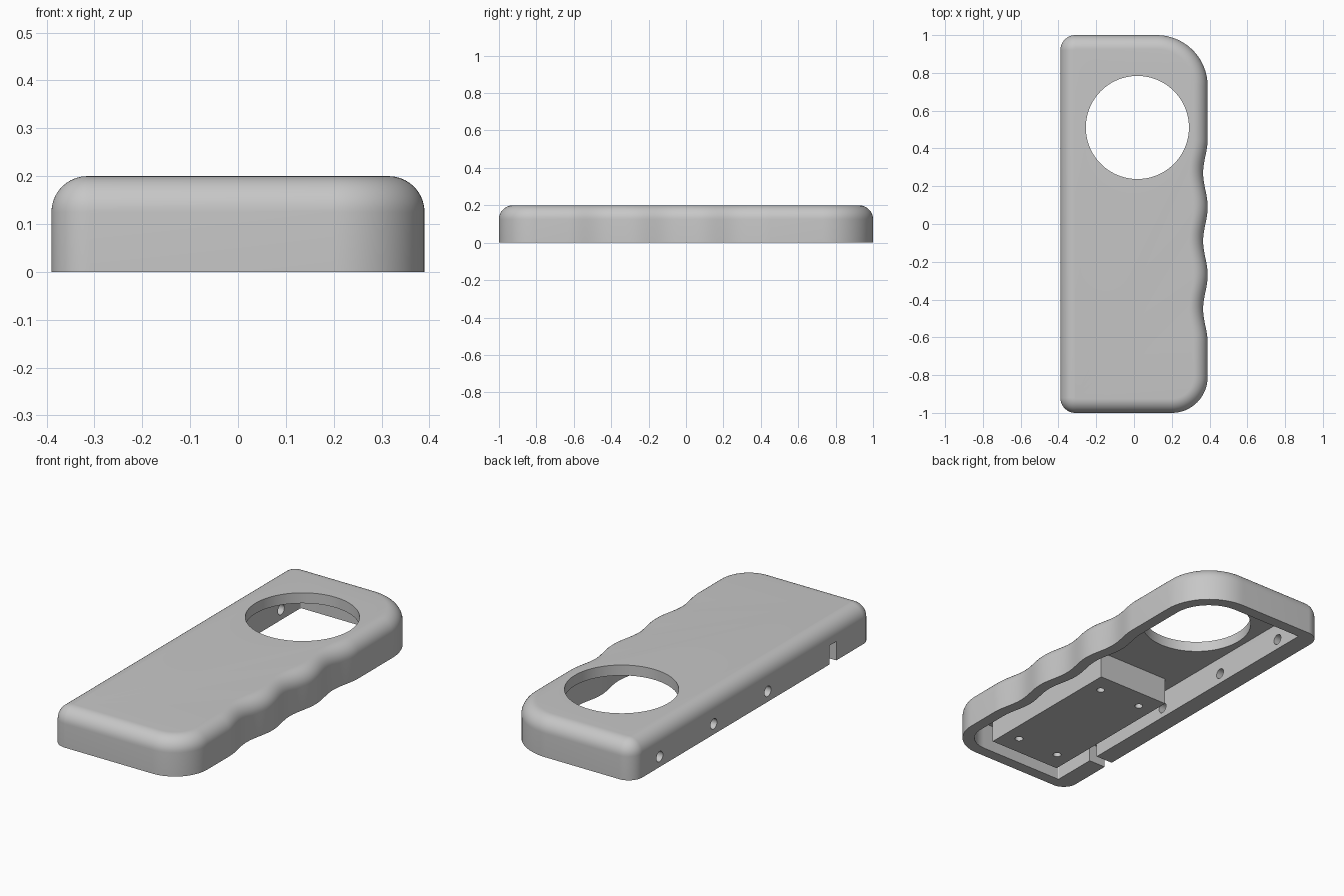
import bpy
import bmesh
from math import cos, sin, pi
from mathutils import Matrix, Vector

cube = bpy.data.objects.get("Cube")
if cube:
    bpy.data.objects.remove(cube)

HALF_X, HALF_Y, HEIGHT = 0.39, 1.0, 0.2
EDGE, WALL, SCREW_WALL, CEILING = 0.075, 0.06, 0.098, 0.145

grey = bpy.data.materials.new("light grey plastic")
grey.use_nodes = True
grey.diffuse_color = (0.57, 0.57, 0.57, 1)
grey.node_tree.nodes["Principled BSDF"].inputs["Base Color"].default_value = (0.57, 0.57, 0.57, 1)


def make_object(name, bm):
    bmesh.ops.recalc_face_normals(bm, faces=bm.faces)
    mesh = bpy.data.meshes.new(name)
    bm.to_mesh(mesh)
    bm.free()
    mesh.materials.append(grey)
    obj = bpy.data.objects.new(name, mesh)
    bpy.context.collection.objects.link(obj)
    return obj


def outline(inset, flat_inset):
    """Grip outline moved inwards: round corners, finger-wave on +x, flat side on -x."""
    hy = HALF_Y - inset
    points = []

    def corner(sx, sy, radius, start):
        side = inset if sx > 0 else flat_inset
        r = max(radius - side, 0.005)
        for i in range(17):
            a = start + pi / 2 * i / 16
            points.append((sx * (HALF_X - side - r) + r * cos(a), sy * (hy - r) + r * sin(a)))

    corner(1, -1, 0.19, -pi / 2)
    for i in range(73):
        y = -0.63 + 1.08 * i / 72
        points.append((HALF_X - inset - 0.012 + 0.012 * cos(2 * pi * (y - 0.09) / 0.36), y))
    corner(1, 1, 0.27, 0)
    corner(-1, 1, 0.08, pi / 2)
    corner(-1, -1, 0.08, pi)
    return points


def loft(name, layers):
    """Closed solid through (inset, flat side inset, z) layers of the outline."""
    bm = bmesh.new()
    rings = [[bm.verts.new((x, y, z)) for x, y in outline(d, f)] for d, f, z in layers]
    for low, high in zip(rings, rings[1:]):
        for i in range(len(low)):
            bm.faces.new((low[i - 1], low[i], high[i], high[i - 1]))
    bm.faces.new(rings[0][::-1])
    bm.faces.new(rings[-1])
    return make_object(name, bm)


def box(name, low, high):
    bm = bmesh.new()
    low, high = Vector(low), Vector(high)
    bmesh.ops.create_cube(bm, size=1, matrix=Matrix.Translation((low + high) / 2)
                          @ Matrix.Diagonal((*(high - low), 1)))
    return make_object(name, bm)


def cylinder(name, centre, radius, depth, axis="Z", sides=32):
    bm = bmesh.new()
    turn = Matrix.Rotation(pi / 2, 4, "Y") if axis == "X" else Matrix()
    bmesh.ops.create_cone(bm, cap_ends=True, segments=sides, radius1=radius, radius2=radius,
                          depth=depth, matrix=Matrix.Translation(centre) @ turn)
    return make_object(name, bm)


def cut(obj, cutters):
    """Subtract the cutters, then discard them."""
    for cutter in cutters:
        mod = obj.modifiers.new("cut", "BOOLEAN")
        mod.operation, mod.solver, mod.object = "DIFFERENCE", "EXACT", cutter
    graph = bpy.context.evaluated_depsgraph_get()
    mesh = bpy.data.meshes.new_from_object(obj.evaluated_get(graph))
    obj.modifiers.clear()
    obj.data = mesh
    for cutter in cutters:
        bpy.data.objects.remove(cutter)


# Hollow grip shell with a rounded upper edge
layers = [(0, 0, 0)]
for step in range(11):
    a = pi / 2 * step / 10
    inset = EDGE * (1 - cos(a))
    layers.append((inset, inset, HEIGHT - EDGE + EDGE * sin(a)))
shell = loft("grip_shell", layers)

# Cavity, large round opening, cable slot and side screw holes
cutters = [
    loft("cavity_cutter", [(WALL, SCREW_WALL, -0.1), (WALL, SCREW_WALL, CEILING)]),
    cylinder("opening_cutter", (0.018, 0.511, 0.2), 0.273, 0.2, sides=96),
    box("slot_cutter", (-0.5, -0.695, -0.1), (-0.25, -0.64, 0.1)),
]
for i in range(3):
    cutters.append(cylinder("side_hole_cutter", (-0.36, 0.776 - 0.45 * i, 0.055), 0.027, 0.2, "X"))
cut(shell, cutters)

# Mounting block under the roof with four screw holes
bx, by = -0.005, -0.438
block = box("mounting_block", (bx - 0.21, by - 0.425, 0.002), (bx + 0.21, by + 0.425, CEILING + 0.01))
cut(block, [cylinder("screw_hole_cutter", (bx + sx * 0.125, by + sy * 0.32, 0.03), 0.02, 0.14)
            for sx in (-1, 1) for sy in (-1, 1)])

# Smooth shading that keeps the hard edges
bpy.ops.object.select_all(action="DESELECT")
for obj in (shell, block):
    obj.select_set(True)
bpy.context.view_layer.objects.active = shell
bpy.ops.object.shade_smooth_by_angle(angle=pi / 6)
